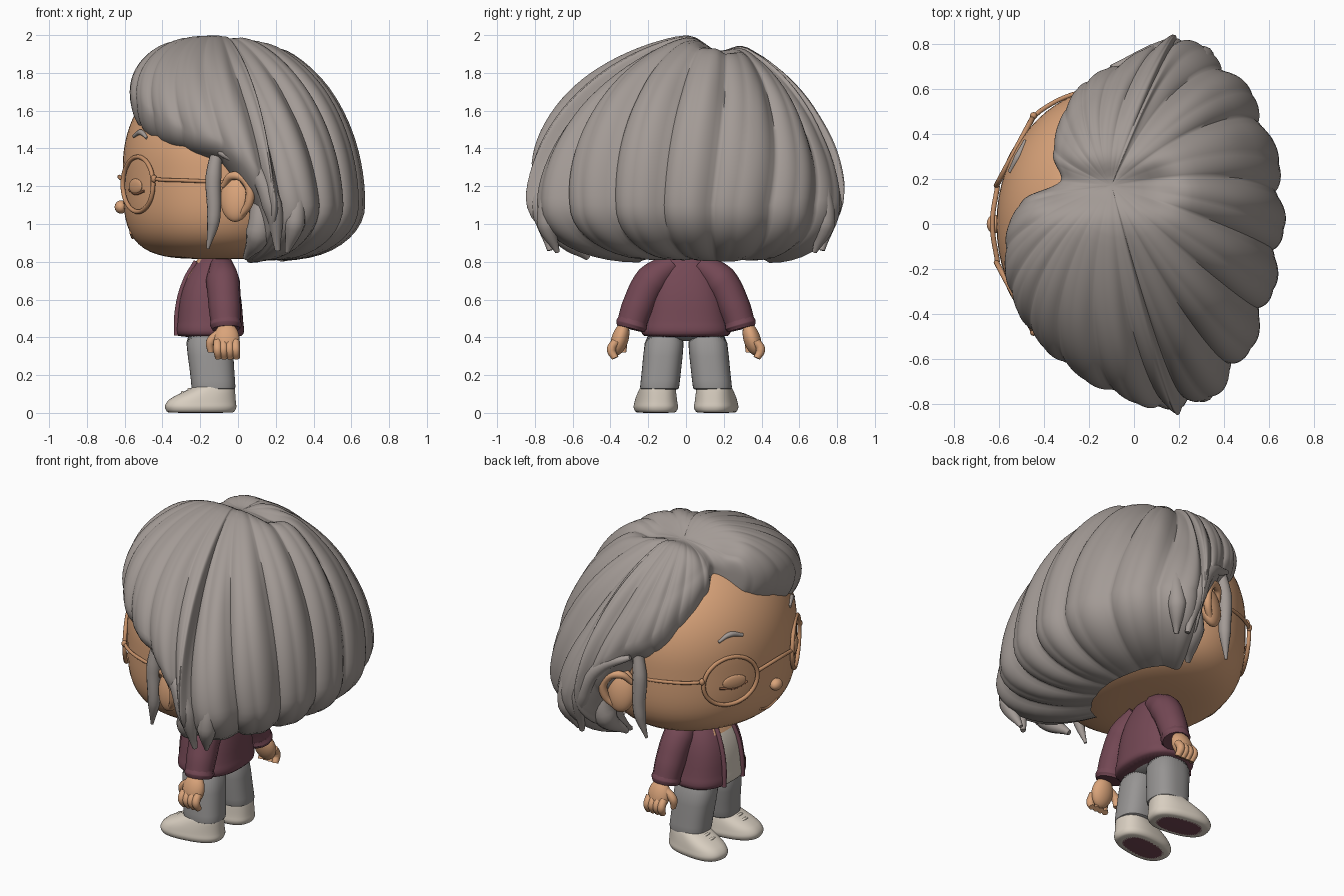
import bpy, bmesh, math
from mathutils import Vector
from math import sin, cos, pi

cube = bpy.data.objects.get("Cube")
if cube:
    bpy.data.objects.remove(cube, do_unlink=True)


def material(name, *rgb):
    m = bpy.data.materials.new(name)
    m.use_nodes = True
    m.diffuse_color = (*rgb, 1)
    m.node_tree.nodes["Principled BSDF"].inputs["Base Color"].default_value = (*rgb, 1)
    return m


SKIN = material("skin", .7, .37, .195)
HAIR = material("grey hair", .365, .325, .303)
MAROON = material("maroon wool", .175, .065, .09)
GREY = material("grey trousers", .31, .3, .295)
CREAM = material("cream", .69, .62, .53)
FRAME = material("tan frame", .56, .28, .14)
BROWN = material("brown line", .28, .12, .06)


def smooth(ob, angle=180):
    bpy.ops.object.select_all(action='DESELECT')
    ob.select_set(True)
    bpy.context.view_layer.objects.active = ob
    bpy.ops.object.shade_smooth_by_angle(angle=math.radians(angle))
    return ob


def mesh_object(name, bm, *mats):
    bmesh.ops.remove_doubles(bm, verts=bm.verts, dist=.0001)
    bmesh.ops.recalc_face_normals(bm, faces=bm.faces)
    me = bpy.data.meshes.new(name)
    bm.to_mesh(me)
    bm.free()
    for m in mats:
        me.materials.append(m)
    ob = bpy.data.objects.new(name, me)
    bpy.context.collection.objects.link(ob)
    return ob


def skin_rings(bm, rings):
    rows = [[bm.verts.new(p) for p in ring] for ring in rings]
    n = len(rows[0])
    for a, b in zip(rows, rows[1:]):
        for i in range(n):
            j = (i + 1) % n
            bm.faces.new((a[i], a[j], b[j], b[i]))
    return rows


def loft(name, sections, mats, rule=None, turn=0, power=2.5):
    """Stack rounded sections given as z, centre x, centre y, radius x, radius y."""
    bm = bmesh.new()
    n = 48
    rings = []
    for z, cx, cy, rx, ry in sections:
        ring = []
        for i in range(n):
            c, s = cos(2 * pi * i / n), sin(2 * pi * i / n)
            x = cx + rx * math.copysign(abs(c) ** (2 / power), c)
            y = ry * math.copysign(abs(s) ** (2 / power), s)
            ring.append((x * cos(turn) - y * sin(turn), cy + x * sin(turn) + y * cos(turn), z))
        rings.append(ring)
    rows = skin_rings(bm, rings)
    bm.faces.new(rows[0])
    bm.faces.new(rows[-1])
    if rule:
        for f in bm.faces:
            f.material_index = rule(f.calc_center_median())
    ob = smooth(mesh_object(name, bm, *mats), 60)
    ob.modifiers.new("Subdivision", 'SUBSURF').levels = 1
    return ob


def ball(name, loc, size, mat, rot=(0, 0, 0)):
    bpy.ops.mesh.primitive_uv_sphere_add(segments=32, ring_count=20, location=loc, rotation=rot)
    ob = bpy.context.object
    ob.name, ob.scale = name, size
    ob.data.materials.append(mat)
    return smooth(ob)


def tube(name, points, radii, mat, closed=False):
    cu = bpy.data.curves.new(name, 'CURVE')
    cu.dimensions, cu.bevel_depth, cu.bevel_resolution = '3D', 1, 4
    cu.use_fill_caps, cu.resolution_u = True, 8
    sp = cu.splines.new('BEZIER')
    sp.bezier_points.add(len(points) - 1)
    sp.use_cyclic_u = closed
    if not isinstance(radii, (list, tuple)):
        radii = [radii] * len(points)
    for b, p, r in zip(sp.bezier_points, points, radii):
        b.co, b.radius = p, r
        b.handle_left_type = b.handle_right_type = 'AUTO'
    ob = bpy.data.objects.new(name, cu)
    bpy.context.collection.objects.link(ob)
    cu.materials.append(mat)
    bpy.ops.object.select_all(action='DESELECT')
    ob.select_set(True)
    bpy.context.view_layer.objects.active = ob
    bpy.ops.object.convert(target='MESH')
    return smooth(bpy.context.object, 60)


# Head: dome on top, squarer jaw below
MID, DX, DY = Vector((-.1, 0, 1.3)), .51, .605


def dome(z):
    return (.55, 2.1) if z > 0 else (.485, 3.9)


def face_x(y, z):
    h, p = dome(z - MID.z)
    r = (1 - (abs(z - MID.z) / h) ** p) ** (1 / p)
    return MID.x - DX * math.sqrt(max(0, r * r - (y / DY) ** 2))


bm = bmesh.new()
bmesh.ops.create_uvsphere(bm, u_segments=64, v_segments=48, radius=1)
for v in bm.verts:
    x, y, z = v.co
    h, p = dome(z)
    k = (math.hypot(x, y) ** p + abs(z) ** p) ** (-1 / p)
    v.co = MID + Vector((x * DX, y * DY, z * h)) * k
smooth(mesh_object("head", bm, SKIN))
ball("nose", (-.62, 0, 1.09), (.033, .042, .035), SKIN)
tube("mouth", [(face_x(y, z), y, z) for y, z in ((-.08, .955), (0, .93), (.08, .955))], .009, FRAME)

# Hair shell: x, y of the widest line, its height, hem height, tuck under
CROWN, APEX = Vector((-.1, .17)), 2.02
BACK = (1.1, .81, .55)
RIM = [(-.33, .19, 1.9, 1.72, .1), (-.5, .1, 1.76, 1.62, .2), (-.57, -.08, 1.72, 1.56, .2),
       (-.55, -.3, 1.66, 1.48, .18), (-.44, -.5, 1.58, 1.42, .18), (-.26, -.66, 1.5, 1.37, .2),
       (-.05, -.77, 1.42, 1.28, .28), (.14, -.82, 1.25, 1, .4), (.22, -.82, *BACK),
       (.42, -.69, *BACK), (.57, -.42, *BACK), (.65, -.1, *BACK), (.65, .2, *BACK),
       (.56, .5, *BACK), (.41, .7, *BACK), (.22, .82, *BACK), (.14, .82, 1.25, 1, .4),
       (-.05, .72, 1.42, 1.28, .28), (-.22, .63, 1.52, 1.38, .24), (-.32, .48, 1.64, 1.47, .22),
       (-.36, .31, 1.76, 1.6, .18)]
N = len(RIM)


def rim(u):
    i, f = int(u), u % 1
    a, b, c, d = (RIM[(i + j) % N] for j in (-1, 0, 1, 2))
    return [q + .5 * f * (r - p + f * (2 * p - 5 * q + 4 * r - s + f * (3 * (q - r) + s - p)))
            for p, q, r, s in zip(a, b, c, d)]


def hair_point(u, t):
    # locks start near the parting and sweep backwards
    turn = 2 * pi * u / N
    sweep = u + .2 * sin(3 * turn) - 1.3 * max(0, 1 - t) * sin(turn)
    x, y, wide, hem, tuck = rim(sweep % N)
    if t <= 1:
        e = 2 / (1.4 + .95 * max(0, x) + wide - 1.1)
        s = max(0, sin(t * pi / 2)) ** e
        z = wide + (APEX - wide) * max(0, cos(t * pi / 2)) ** e
    else:
        a = (t - 1) * pi / 2
        s, z = 1 - tuck + tuck * cos(a), wide - (wide - hem) * sin(a)
    # scalloped locks with finer strands, flatter in the fringe
    groove = 1 - abs(sin(pi * u)) ** .8 + .2 * (1 - abs(sin(2 * pi * u + .6)))
    depth = max(.4, 1 - 1.2 * (wide - 1.1))
    d = 1 + depth * (.02 - .055 * groove) * min(1, s * s * 1.8)
    p = CROWN + (Vector((x, y)) - CROWN) * s * d
    z = wide + (z - wide) * d
    # valley along the parting, lower crown on the far side of it
    near = Vector((min(max(p.x, -.35), .08), .17))
    z -= .1 * math.exp(-((p - near).length / .1) ** 2)
    if t < 1:
        z -= .05 * min(1, max(0, (p.y - .17) / .2)) * min(1, 3 - 3 * t)
    return (p.x, p.y, z)


bm = bmesh.new()
STEPS, COLS = 26, N * 20
ts = [i / STEPS for i in range(STEPS + 1)] + [1 + i / 10 for i in range(1, 11)]
skin_rings(bm, [[hair_point(i * N / COLS, t) for i in range(COLS)] for t in ts])
smooth(mesh_object("hair", bm, HAIR), 70)

# Everything that comes in pairs
for s, side in ((1, "right"), (-1, "left")):
    def P(*pts):
        return [(x, s * y, z) for x, y, z in pts]

    # hair strands by the ear
    tube(side + "_sideburn", P((-.11, .63, 1.4), (-.13, .64, 1.25), (-.13, .64, 1.02), (-.16, .615, .87)),
         [.03, .042, .035, .008], HAIR)
    tube(side + "_ear_lock", P((-.1, .69, 1.38), (.08, .75, 1.29), (.18, .77, 1.1), (.21, .72, .86)),
         [.015, .045, .055, .015], HAIR)
    tube(side + "_flip_lock", P((.26, .71, 1.28), (.3, .725, 1.18), (.3, .735, 1), (.26, .68, .85)),
         [.01, .04, .055, .012], HAIR)
    tube(side + "_nape_lock", P((.12, .64, 1.15), (.11, .64, .95), (.04, .52, .82)),
         [.05, .07, .015], HAIR)

    # ear with a raised rim
    ball(side + "_ear", (-.01, s * .65, 1.14), (.085, .05, .13), SKIN, (s * .15, 0, s * .3))
    tube(side + "_ear_rim", P((-.08, .64, 1.2), (-.03, .69, 1.255), (.045, .72, 1.225),
                              (.06, .715, 1.12), (0, .67, 1.03)), [.015, .022, .026, .024, .015], SKIN)

    # glasses
    ring = []
    for i in range(16):
        a = 2 * pi * i / 16
        ring.append((-.53 + .08 * cos(a), .32 + .15 * cos(a), 1.21 + .145 * sin(a)))
    tube(side + "_lens_rim", P(*ring), .012, FRAME, True)
    tube(side + "_temple", P((-.45, .47, 1.24), (-.41, .505, 1.235), (-.27, .575, 1.23), (-.06, .61, 1.22)),
         .01, FRAME)
    ball(side + "_hinge", (-.445, s * .48, 1.24), (.016, .016, .02), FRAME)

    # closed eye, lid and brow
    def on_face(*yz):
        return [(face_x(y, z), s * y, z) for y, z in yz]
    ball(side + "_eyelid", on_face((.3, 1.2))[0], (.012, .075, .04), SKIN, (0, 0, -s * .47))
    tube(side + "_eye_line", on_face((.22, 1.18), (.3, 1.16), (.38, 1.175)), .007, BROWN)
    tube(side + "_eyebrow", on_face((.23, 1.465), (.3, 1.485), (.37, 1.455)), [.01, .016, .008], HAIR)

    # sleeve and cuff
    tube(side + "_sleeve", P((-.09, .07, .79), (-.08, .18, .7), (-.07, .255, .56), (-.065, .287, .47)),
         [.06, .09, .086, .08], MAROON)
    tube(side + "_cuff", P((-.065, .279, .49), (-.064, .287, .465), (-.063, .292, .445)),
         [.08, .086, .076], MAROON)

    # hand
    ball(side + "_palm", (-.06, s * .35, .39), (.068, .045, .09), SKIN, (s * .3, 0, 0))
    for i in range(4):
        x = -.108 + .032 * i
        tube(f"{side}_finger_{i + 1}", P((x, .37, .38), (x, .395, .335), (x + .005, .375, .29)),
             [.022, .024, .018], SKIN)
    tube(side + "_thumb", P((-.1, .34, .42), (-.145, .335, .375), (-.145, .33, .32)),
         [.025, .025, .015], SKIN)

    # trouser leg and shoe
    loft(side + "_leg", [(.12, -.13, s * .141, .1, .085), (.125, -.13, s * .141, .118, .104),
                         (.15, -.13, s * .138, .116, .104), (.3, -.145, s * .122, .12, .104),
                         (.45, -.16, s * .108, .13, .108)], [GREY])
    loft(side + "_shoe", [(0, -.2, s * .13, .17, .09), (.004, -.2, s * .13, .18, .104),
                          (.03, -.2, s * .13, .192, .115), (.045, -.2, s * .13, .188, .11),
                          (.075, -.192, s * .13, .178, .106), (.11, -.155, s * .13, .138, .098),
                          (.14, -.125, s * .13, .105, .09), (.16, -.12, s * .13, .09, .08)],
         [CREAM, MAROON], lambda c: int(c.z < .001), -s * .15)
    for x, z in ((-.25, .125), (-.285, .108)):
        tube(side + "_lace", P((x, .12, z - .015), (x - .01, .16, z), (x, .2, z - .015)), .008, CREAM)

    # open cardigan edge
    tube(side + "_cardigan_edge", P((-.326, .09, .41), (-.32, .085, .55), (-.279, .075, .7),
                                    (-.222, .06, .8)), .014, MAROON)


def front_opening(c):
    if c.x > -.19 or abs(c.y) > .08:
        return 0
    return 2 if c.z > .75 else 1


# Torso with a shirt showing through the front, pelvis, neck and bridge
loft("cardigan", [(.4, -.15, 0, .165, .22), (.415, -.15, 0, .183, .238), (.46, -.15, 0, .183, .235),
                  (.47, -.15, 0, .177, .228), (.6, -.15, 0, .172, .21), (.72, -.145, 0, .138, .178),
                  (.8, -.13, 0, .092, .12), (.84, -.13, 0, .07, .09)],
     [MAROON, CREAM, SKIN], front_opening)
ball("pelvis", (-.155, 0, .44), (.14, .19, .06), GREY)
loft("neck", [(.76, -.13, 0, .085, .085), (.9, -.13, 0, .085, .085)], [SKIN])
tube("glasses_bridge", [(-.605, -.17, 1.23), (-.628, 0, 1.25), (-.605, .17, 1.23)], .011, FRAME)
